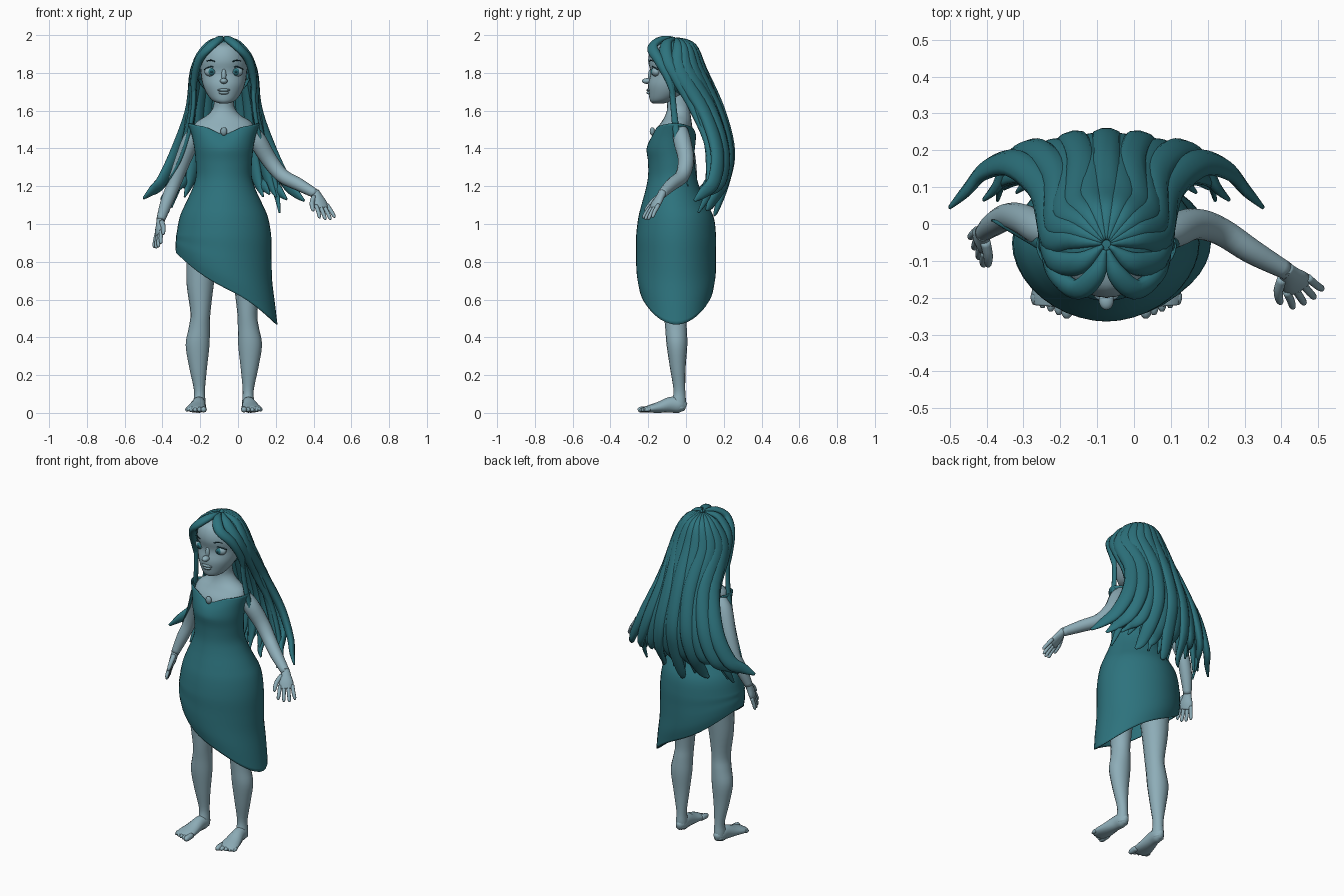
import bpy, bmesh, math, random
from mathutils import Vector

random.seed(4)
C = -0.075  # body centre line


def mat(name, rgb):
    m = bpy.data.materials.new(name)
    m.diffuse_color = (*rgb, 1)
    return m


SKIN = mat("pale_blue_skin", (0.27, 0.42, 0.48))
LIP = mat("lip_blue", (0.22, 0.35, 0.40))
TEAL = mat("teal", (0.026, 0.17, 0.205))
DARK = mat("dark_teal", (0.008, 0.045, 0.06))


def finish(name, bm, m):
    bmesh.ops.recalc_face_normals(bm, faces=bm.faces)
    for f in bm.faces:
        f.smooth = True
    me = bpy.data.meshes.new(name)
    bm.to_mesh(me)
    bm.free()
    me.materials.append(m)
    ob = bpy.data.objects.new(name, me)
    bpy.context.collection.objects.link(ob)
    return ob


def spline(pts, n):
    """Catmull-Rom through tuples of any length."""
    P = [pts[0]] + list(pts) + [pts[-1]]
    out = []
    for i in range(1, len(P) - 2):
        for k in range(n):
            t = k / n
            out.append([0.5 * (2 * b + (c - a) * t + (2 * a - 5 * b + 4 * c - d) * t * t
                               + (3 * b - a - 3 * c + d) * t ** 3)
                        for a, b, c, d in zip(*P[i - 1:i + 3])])
    return out + [list(pts[-1])]


def power(v, e):
    return math.copysign(abs(v) ** e, v)


def sweep(name, pts, m, ref=(0, -1, 0), n=4, sides=12, flat=False, caps=True, warp=None, e=1):
    """Tube through (x, y, z, half_width, half_depth); depth points along ref."""
    S = spline(pts, n)
    pos = [Vector(s[:3]) for s in S]
    bm = bmesh.new()
    rings = []
    for i, s in enumerate(S):
        t = pos[min(i + 1, len(S) - 1)] - pos[max(i - 1, 0)]
        t = Vector((0, 0, 1)) if flat else t.normalized()
        r = Vector(ref(pos[i]) if callable(ref) else ref)
        d = (r - t * r.dot(t)).normalized()
        w = t.cross(d)
        ring = []
        for k in range(sides):
            a = 2 * math.pi * k / sides
            p = pos[i] + w * power(math.cos(a), e) * max(s[3], .002) + d * power(math.sin(a), e) * max(s[4], .002)
            ring.append(bm.verts.new(warp(p) if warp else p))
        rings.append(ring)
    for a, b in zip(rings, rings[1:]):
        for k in range(sides):
            j = (k + 1) % sides
            bm.faces.new((a[k], a[j], b[j], b[k]))
    if caps:
        bm.faces.new(rings[0])
        bm.faces.new(rings[-1])
    return finish(name, bm, m)


def stack(name, rows, m, **kw):
    """Horizontal rings from (dx, z, half_width, y_front, y_back)."""
    pts = [(C + dx, (f + b) / 2, z, rx, (b - f) / 2) for dx, z, rx, f, b in rows]
    return sweep(name, pts, m, flat=True, **kw)


def ball(name, loc, r, m, keep=None):
    bm = bmesh.new()
    bmesh.ops.create_uvsphere(bm, u_segments=24, v_segments=16, radius=1)
    for v in bm.verts:
        v.co = Vector(loc) + Vector(a * b for a, b in zip(v.co, r))
    if keep:
        bmesh.ops.delete(bm, geom=[f for f in bm.faces if not keep(f.calc_center_median())],
                         context='FACES')
    return finish(name, bm, m)


# Head, neck and shoulders
stack("head", [(0, 1.638, .02, -.175, -.12), (0, 1.652, .058, -.19, -.07), (0, 1.69, .09, -.197, -.01),
               (0, 1.74, .112, -.2, .03), (0, 1.8, .122, -.188, .06), (0, 1.86, .125, -.2, .065),
               (0, 1.91, .112, -.192, .05), (0, 1.945, .085, -.165, .02), (0, 1.965, .03, -.1, -.03)],
      SKIN, sides=28)
stack("neck_and_chest", [(0, 1.33, .125, -.175, .025), (0, 1.42, .135, -.18, .03), (0, 1.49, .16, -.165, .035),
                         (0, 1.54, .145, -.13, .03), (0, 1.575, .09, -.11, .025), (0, 1.61, .06, -.1, .02),
                         (0, 1.65, .052, -.1, .015), (0, 1.72, .05, -.1, .01)], SKIN, sides=24)

# Face
ball("nose", (C, -.207, 1.757), (.02, .026, .015), SKIN)
ball("nose_bridge", (C, -.181, 1.785), (.014, .02, .04), SKIN)
ball("upper_lip", (C, -.192, 1.709), (.034, .018, .009), LIP)
ball("lower_lip", (C, -.191, 1.695), (.027, .018, .010), LIP)
for s in (-1, 1):
    x = C + s * .065
    ball("eyeball", (x, -.157, 1.806), (.037, .025, .026), SKIN)
    ball("iris", (x, -.167, 1.806), (.021, .019, .021), TEAL)
    ball("pupil", (x, -.175, 1.806), (.011, .0135, .011), DARK)
    sweep("upper_lash", [(x - s * .034, -.172, 1.815, .002, .002), (x, -.178, 1.834, .003, .003),
                         (x + s * .038, -.15, 1.817, .003, .003)], DARK, sides=6)
    sweep("brow", [(x - s * .018, -.194, 1.86, .003, .002), (x + s * .004, -.188, 1.867, .003, .002),
                   (x + s * .026, -.174, 1.862, .002, .002)], DARK, sides=6)


# Dress with sweetheart neckline and slanted hem
def dress_edges(p):
    dx, q = p.x - C, p.copy()
    if p.z < .95:
        u = min(max((p.x + .325) / .53, 0), 1)
        hem = .85 - .385 * (u + .045 * math.sin(2 * math.pi * u))
        q.z = .95 - (.95 - p.z) / .49 * (.95 - hem)
    elif p.z > 1.38:
        a = min(abs(dx) / .12, 1)
        neck = 1.472 + .045 * a * a * (3 - 2 * a) + .016 * max(abs(dx) - .12, 0) / .06
        q.z = 1.38 + (p.z - 1.38) / .15 * (neck - 1.38)
    return q


dress = stack("dress", [(.015, .46, .263, -.24, .138), (.008, .56, .257, -.253, .15), (0, .68, .25, -.258, .153),
                        (0, .8, .247, -.258, .153), (0, .93, .245, -.258, .153), (0, 1.03, .229, -.247, .142),
                        (0, 1.1, .2, -.23, .108), (0, 1.18, .163, -.208, .07), (0, 1.25, .142, -.195, .05),
                        (0, 1.33, .143, -.195, .04), (0, 1.4, .15, -.203, .04), (0, 1.47, .163, -.19, .045),
                        (0, 1.53, .185, -.165, .047)],
              TEAL, sides=40, caps=False, warp=dress_edges, e=1.06)
sol = dress.modifiers.new("thickness", 'SOLIDIFY')
sol.thickness = .006
ball("pendant", (C, -.178, 1.49), (.018, .014, .022), LIP)

# Legs, feet and toes
for s in (-1, 1):
    X = lambda dx: C + s * dx
    stack("leg", [(s * .1, .98, .095, -.15, .06), (s * .115, .82, .083, -.14, .035), (s * .125, .68, .072, -.13, .015),
                  (s * .124, .53, .053, -.118, .0), (s * .13, .45, .056, -.11, .004), (s * .139, .36, .063, -.103, .007),
                  (s * .136, .24, .047, -.085, -.002), (s * .129, .12, .029, -.066, -.004),
                  (s * .129, .06, .032, -.075, .0), (s * .13, .02, .03, -.07, -.002)], SKIN, sides=16)
    sweep("foot", [(X(.128), -.001, .03, .014, .02), (X(.129), -.03, .04, .033, .04), (X(.133), -.08, .043, .037, .042),
                   (X(.141), -.14, .03, .048, .03), (X(.147), -.19, .022, .056, .021), (X(.149), -.222, .018, .048, .014)],
          SKIN, ref=(0, 0, 1))
    for i in range(5):
        dx, r = .106 + i * .022, (.016, .0125, .012, .011, .0105)[i]
        end = -.254 + .009 * i
        sweep("toe", [(X(dx), -.19, .02, r, r), (X(dx + .001), end + .015, .017, r, r),
                      (X(dx + .001), end, .013, r * .5, r * .5)], SKIN, ref=(0, 0, 1), n=3, sides=8)


# Arms and hands
def arm(path, d, s, thumb, size):
    sweep("arm", path, SKIN, ref=(.3, -1, .2), sides=14)
    w = Vector(path[-1][:3])
    d = Vector(d).normalized()
    s = Vector(s)
    s = (s - d * s.dot(d)).normalized()
    nrm = d.cross(s)

    def limb(name, rows):
        sweep(name, [(*(w + (d * a + s * b + nrm * c) * size), rw, rd) for a, b, c, rw, rd in rows], SKIN,
              ref=nrm, n=3, sides=10)
    limb("palm", [(-.015, 0, 0, .021, .021), (.02, 0, 0, .03, .02), (.055, 0, 0, .041, .018), (.088, 0, 0, .036, .011)])
    for i in range(4):
        b = (i - 1.5) * .021
        ln = .162 - .011 * abs(i - 1.6)
        limb("finger", [(.068, b, 0, .011, .011), (.112, b * 1.2, .002, .0105, .0105),
                        (ln - .01, b * 1.35, .0, .009, .009), (ln, b * 1.35, 0, .004, .004)])
    limb("thumb", [(.015, thumb * .02, 0, .014, .014), (.05, thumb * .048, 0, .013, .013),
                   (.088, thumb * .06, 0, .010, .010), (.1, thumb * .06, 0, .004, .004)])


arm([(.065, -.03, 1.5, .035, .04), (.105, -.02, 1.44, .047, .047), (.165, .0, 1.34, .043, .043),
     (.235, -.02, 1.255, .038, .038), (.32, -.075, 1.21, .034, .034), (.415, -.128, 1.158, .024, .024)],
    (.065, -.085, -.14), (.85, .5, 0), -1, 1.08)
arm([(-.215, -.03, 1.5, .035, .04), (-.25, -.015, 1.44, .047, .047), (-.295, .01, 1.33, .043, .043),
     (-.34, .02, 1.21, .037, .037), (-.38, .0, 1.11, .033, .033), (-.41, -.025, 1.02, .023, .023)],
    (-.02, -.06, -.16), (.35, -.9, 0), 1, 1)


# Hair: scalp cap, then layers of long tapered locks
def outward(p):
    return Vector((p.x - C, p.y + .055, max(p.z - 1.75, 0) * 1.2 + .001))


def lock(name, s, rows):
    sweep(name, [(C + s * r[0], *r[1:]) for r in rows], TEAL, ref=outward, n=5, sides=10)


ball("hair_cap", (C, -.055, 1.825), (.152, .145, .152), TEAL, lambda p: p.y > -.09 or p.z > 1.95)


def mix(a, b, u):
    return a + (b - a) * u


N = 5
for i in range(N + 1):
    for s in ((1,) if i == 0 else (1, -1)):
        u = i / N
        phi = math.radians(mix(90, 8, u))
        cx, cy = math.cos(phi), math.sin(phi)
        tip = mix(1.05, 1.13, u) + random.uniform(-.015, .025) + (.06 if i % 2 and i < N else 0)
        e = u ** 1.1
        g = .006 * (-1) ** i  # alternate locks sit deeper
        lock("outer_lock", s, [
            (cx * .012, -.055 + cy * .012, 1.977, .006, .012),
            (cx * .088, -.055 + cy * .09, 1.937, .028, .024),
            (cx * .153, -.054 + cy * .142, 1.815, .042, .026),
            (mix(0, .175, u), mix(.178, .1, u * u) + g, 1.6, .041, .026),
            (mix(0, .247, e), mix(.23, .17, u * u) + g, 1.39, .043, .025),
            (mix(0, .325, e), mix(.208, .155, u * u) + g, 1.23, .041, .021),
            (mix(0, .39, e) - .01, mix(.165, .09, u), tip + .04, .029, .015),
            (mix(0, .425, e), mix(.15, .045, u), tip, .008, .005)])

# Inner locks hanging behind the neck
for i in range(5):
    for s in ((1,) if i == 0 else (1, -1)):
        x = i * .042
        k = i * i * .003
        tip = 1.1 + random.uniform(-.03, .06)
        lock("inner_lock", s, [(x * .8, .05 - k, 1.8, .03, .02), (x, .12 - k, 1.62, .033, .022),
                               (x * 1.15, .175 - k, 1.42, .036, .022), (x * 1.4, .165 - k * .7, 1.24, .032, .02),
                               (x * 1.65, .12 - k * .5, tip, .005, .005)])

# Fringe swept from the parting to both sides, and thin face-framing strands
for s in (-1, 1):
    lock("fringe", s, [(.004, -.07, 1.982, .006, .012), (.028, -.135, 1.975, .026, .018),
                       (.078, -.178, 1.934, .03, .02), (.133, -.142, 1.865, .027, .022),
                       (.158, -.09, 1.76, .02, .018), (.16, -.06, 1.64, .006, .006)])
    lock("fringe_side", s, [(.01, -.06, 1.98, .006, .012), (.072, -.105, 1.953, .03, .02),
                            (.137, -.1, 1.87, .035, .022), (.162, -.04, 1.76, .032, .022),
                            (.168, .045, 1.6, .026, .02), (.212, .125, 1.4, .026, .018),
                            (.275, .12, 1.18, .024, .014), (.295, .065, 1.06, .006, .005)])
    lock("face_strand", s, [(.14, -.1, 1.88, .006, .006), (.158, -.08, 1.8, .015, .012), (.16, -.068, 1.64, .016, .012),
                            (.185, -.05, 1.48, .018, .012), (.235, -.02, 1.33, .018, .01), (.31, .01, 1.2, .003, .003)])
